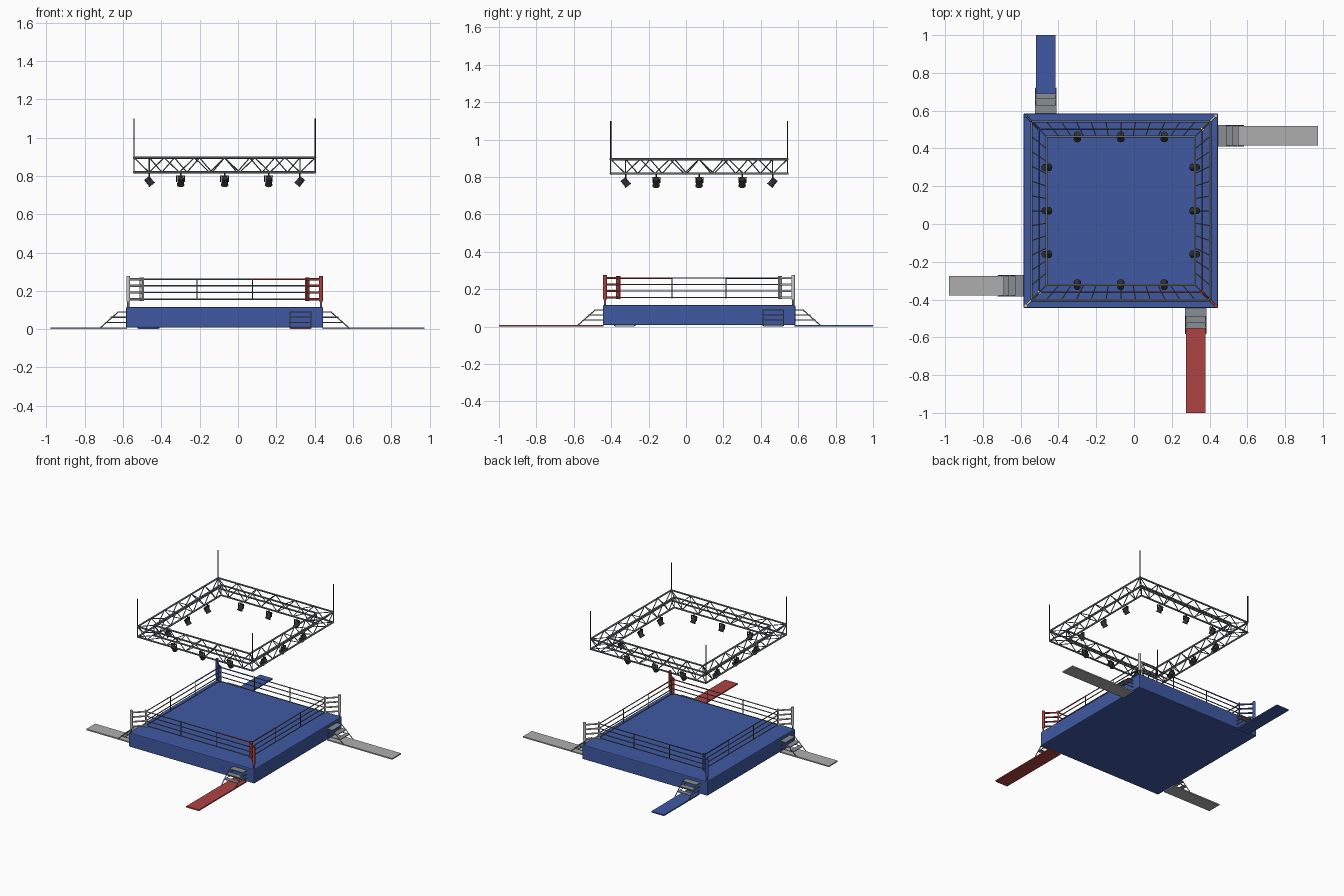
import bpy, bmesh, math
from mathutils import Vector, Matrix

if "Cube" in bpy.data.objects:
    bpy.data.objects.remove(bpy.data.objects["Cube"])

CENTRE = Vector((-0.07, 0.07, 0))   # ring centre; parts are laid out around it
HALF = 0.515
DECK = 0.115


def material(name, rgb):
    m = bpy.data.materials.new(name)
    m.diffuse_color = (*rgb, 1)
    m.use_nodes = True
    m.node_tree.nodes["Principled BSDF"].inputs["Base Color"].default_value = m.diffuse_color
    return m


BLUE = material("blue", (0.05, 0.10, 0.36))
RED = material("red", (0.42, 0.055, 0.055))
WHITE = material("white", (0.6, 0.6, 0.58))
STEEL = material("steel", (0.14, 0.16, 0.17))
STEP = material("step_metal", (0.24, 0.27, 0.29))
DARK = material("dark", (0.03, 0.03, 0.03))
CARPET = material("carpet_grey", (0.42, 0.42, 0.42))


def finish(name, bm, mat, turn=0, smooth=False):
    """Turn the part around the ring by quarter turns and link it."""
    bmesh.ops.rotate(bm, verts=bm.verts, matrix=Matrix.Rotation(turn * math.pi / 2, 3, 'Z'))
    me = bpy.data.meshes.new(name)
    bm.to_mesh(me)
    bm.free()
    if smooth:
        for p in me.polygons:
            p.use_smooth = len(p.vertices) == 4
    me.materials.append(mat)
    ob = bpy.data.objects.new(name, me)
    ob.location = CENTRE
    bpy.context.collection.objects.link(ob)
    return ob


def add_box(bm, lo, hi, rot=0):
    lo, hi = Vector(lo), Vector(hi)
    m = Matrix.Translation((lo + hi) / 2) @ Matrix.Rotation(rot, 4, 'Z') @ Matrix.Diagonal((*(hi - lo), 1))
    bmesh.ops.create_cube(bm, size=1, matrix=m)


def add_rod(bm, a, b, r, sides=8, r2=None):
    a, b = Vector(a), Vector(b)
    d = b - a
    m = Matrix.Translation((a + b) / 2) @ d.to_track_quat('Z', 'Y').to_matrix().to_4x4()
    bmesh.ops.create_cone(bm, cap_ends=True, segments=sides, radius1=r,
                          radius2=r if r2 is None else r2, depth=d.length, matrix=m)


def rods(name, segments, r, mat, turn=0, sides=8):
    bm = bmesh.new()
    for a, b in segments:
        add_rod(bm, a, b, r, sides)
    return finish(name, bm, mat, turn, True)


# Platform with softened skirt edges
bm = bmesh.new()
add_box(bm, (-HALF, -HALF, 0.008), (HALF, HALF, DECK))
platform = finish("platform", bm, BLUE)
bev = platform.modifiers.new("bevel", 'BEVEL')
bev.width, bev.segments = 0.006, 2

ROPE_Z = (0.156, 0.191, 0.226, 0.260)
PAD = 0.432       # inner pad distance
POST = 0.503      # corner post distance
TIE = 0.145       # rope spacer position
TREADS = ((0.0, 0.045, 0.092), (0.04, 0.08, 0.065), (0.075, 0.107, 0.038))
SIDES = ("front", "right", "back", "left")
CARPET_END = (1.07, 1.045, 0.93, 0.91)
CARPET_MAT = (RED, CARPET, BLUE, CARPET)
CORNER_MAT = (RED, WHITE, BLUE, WHITE)

for k, side in enumerate(SIDES):
    # Walkway carpet
    bm = bmesh.new()
    add_box(bm, (0.345, -CARPET_END[k], 0), (0.449, -HALF + 0.005, 0.009))
    finish(side + "_carpet", bm, CARPET_MAT[k], k)

    # Stairs: treads, sloping stringers and side rails
    bm = bmesh.new()
    for near, far, z in TREADS:
        add_box(bm, (0.342, -HALF - far, z - 0.005), (0.452, -HALF - near, z))
    finish(side + "_stair_treads", bm, STEP, k)
    segs = []
    for x in (0.342, 0.452):
        segs.append(((x, -HALF - 0.135, 0.006), (x, -HALF - 0.04, 0.09)))
        for near, far, z in TREADS:
            segs.append(((x, -HALF, z - 0.003), (x, -HALF - far, z - 0.003)))
    rods(side + "_stair_frame", segs, 0.003, STEP, k, 6)

    # Corner post, its pad cover, and the inner pad
    rods(side + "_corner_post", [((POST, -POST, DECK - 0.005), (POST, -POST, 0.275))], 0.006, STEEL, k, 12)
    bm = bmesh.new()
    add_rod(bm, (POST, -POST, 0.145), (POST, -POST, 0.277), 0.010, 12)
    finish(side + "_post_cover", bm, CORNER_MAT[k], k, True)
    bm = bmesh.new()
    add_box(bm, (PAD - 0.011, -PAD - 0.005, 0.147), (PAD + 0.011, -PAD + 0.005, 0.270), math.pi / 4)
    finish(side + "_corner_pad", bm, CORNER_MAT[k], k)
    rods(side + "_turnbuckles", [((PAD, -PAD, z), (POST, -POST, z)) for z in ROPE_Z],
         0.006, CORNER_MAT[k], k)

    # Ropes; top rope has coloured sleeves beside the red and blue corners
    rods(side + "_ropes", [((-PAD, -PAD, z), (PAD, -PAD, z)) for z in ROPE_Z], 0.0035, STEEL, k)
    top = ROPE_Z[-1]
    s = 1 if k % 2 == 0 else -1
    rods(side + "_rope_sleeve", [((s * TIE, -PAD, top), (s * PAD, -PAD, top))], 0.0042,
         RED if k in (0, 1) else BLUE, k)
    rods(side + "_rope_spacers", [((x, -PAD, ROPE_Z[0] - 0.004), (x, -PAD, top + 0.004))
                                  for x in (-TIE, TIE)], 0.003, DARK, k, 6)

    # Lighting truss: four chords, zigzag webs and cross bars
    OUT, INN, LOW, HIGH = 0.473, 0.393, 0.819, 0.895
    rods(side + "_truss_chords", [((-d, -d, z), (d, -d, z)) for d in (OUT, INN) for z in (LOW, HIGH)],
         0.006, STEEL, k)
    web = []
    for d in (OUT, INN):
        n = 12
        xs = [-d + 2 * d * i / n for i in range(n + 1)]
        for i in range(n):
            za, zb = (HIGH, LOW) if i % 2 == 0 else (LOW, HIGH)
            web.append(((xs[i], -d, za), (xs[i + 1], -d, zb)))
        web.append(((d, -d, LOW), (d, -d, HIGH)))
    for i in range(-5, 6):
        x = i * OUT / 6
        z = HIGH if i % 2 == 0 else LOW
        if abs(x) < INN + 0.01:
            web.append(((x, -OUT, z), (x * INN / OUT, -INN, z)))
    for z in (LOW, HIGH):
        web.append(((OUT, -OUT, z), (INN, -INN, z)))
    rods(side + "_truss_web", web, 0.003, STEEL, k, 6)

    # Hanging rod
    rods(side + "_hanger", [((OUT, -OUT, HIGH), (OUT, -OUT, 1.10))], 0.0035, DARK, k)

    # Spotlights tilted towards the ring: can, flared rim, yoke and clamp
    for j, x in enumerate((-0.23, 0, 0.23)):
        bm = bmesh.new()
        pivot = Vector((x, -INN, 0.772))
        aim = Vector((0, 0.62, -0.78)).normalized()
        add_rod(bm, pivot - aim * 0.022, pivot + aim * 0.012, 0.017, 16)
        add_rod(bm, pivot + aim * 0.012, pivot + aim * 0.024, 0.017, 16, 0.020)
        for dx in (-0.021, 0.021):
            add_box(bm, (x + dx - 0.002, -INN - 0.004, 0.768), (x + dx + 0.002, -INN + 0.004, 0.800))
        add_box(bm, (x - 0.023, -INN - 0.004, 0.797), (x + 0.023, -INN + 0.004, 0.801))
        add_rod(bm, (x, -INN, 0.799), (x, -INN, LOW), 0.004)
        finish(f"{side}_spotlight_{j + 1}", bm, DARK, k, False)
